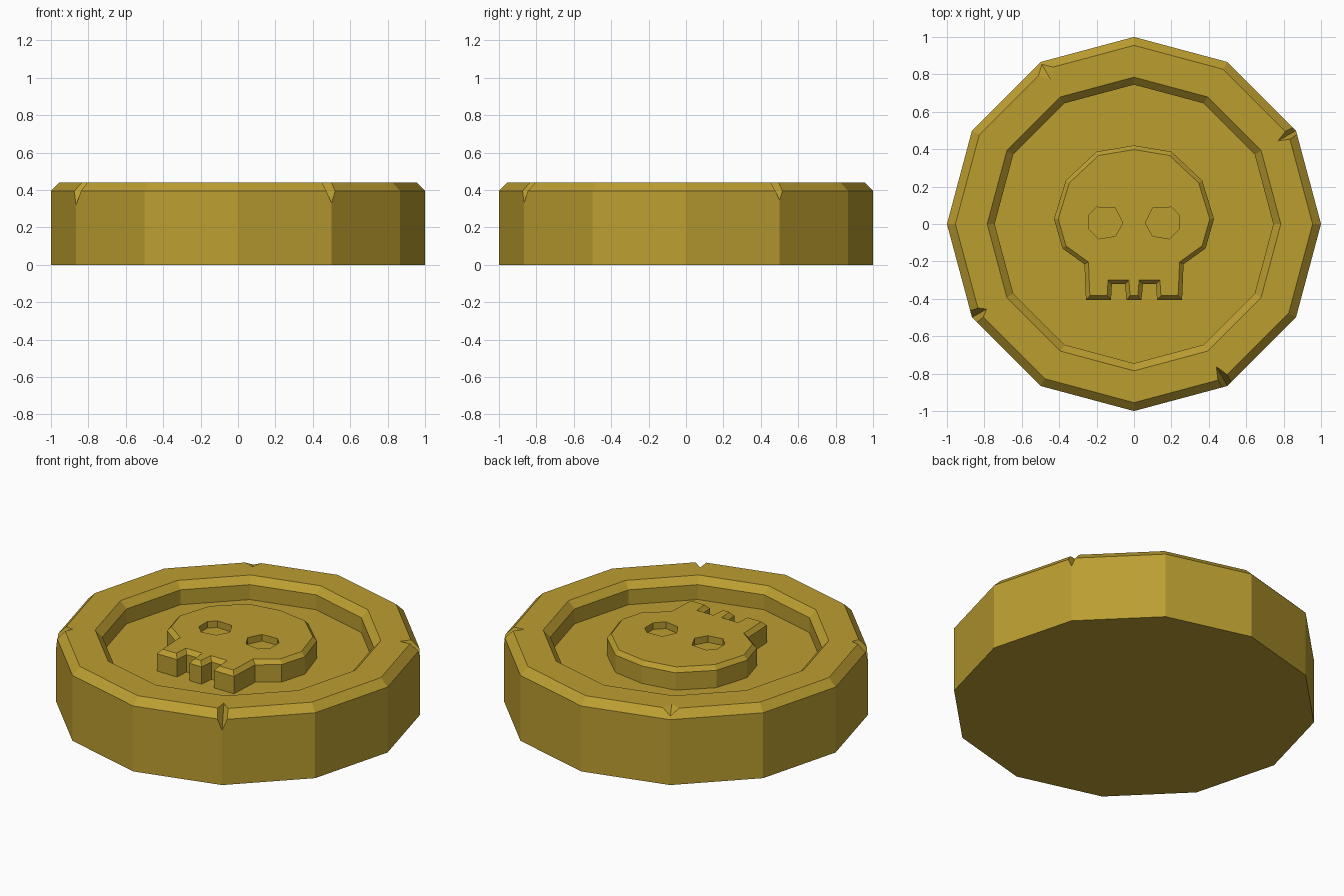
import bpy, bmesh
from math import sin, cos, pi, radians
from mathutils import Vector

if "Cube" in bpy.data.objects:
    bpy.data.objects.remove(bpy.data.objects["Cube"])

gold = bpy.data.materials.new("gold")
gold.diffuse_color = (0.5, 0.34, 0.03, 1)
gold.use_nodes = True
gold.node_tree.nodes["Principled BSDF"].inputs["Base Color"].default_value = gold.diffuse_color


def make_object(name, bm):
    bmesh.ops.recalc_face_normals(bm, faces=bm.faces)
    mesh = bpy.data.meshes.new(name)
    bm.to_mesh(mesh)
    bm.free()
    obj = bpy.data.objects.new(name, mesh)
    bpy.context.collection.objects.link(obj)
    mesh.materials.append(gold)
    return obj


def loft(name, rings):
    """Closed solid skinned through rings of equal point count."""
    bm = bmesh.new()
    loops = [[bm.verts.new(p) for p in ring] for ring in rings]
    n = len(loops[0])
    for a, b in zip(loops, loops[1:]):
        for i in range(n):
            j = (i + 1) % n
            bm.faces.new((a[i], a[j], b[j], b[i]))
    bm.faces.new(loops[0])
    bm.faces.new(loops[-1])
    return make_object(name, bm)


def ring12(r, z):
    return [(r * cos(i * pi / 6), r * sin(i * pi / 6), z) for i in range(12)]


def inset(points, d):
    """Mitred inward offset of a clockwise outline."""
    out = []
    for i, p in enumerate(points):
        p = Vector(p)
        e1 = (p - Vector(points[i - 1])).normalized()
        e2 = (Vector(points[(i + 1) % len(points)]) - p).normalized()
        n1, n2 = Vector((e1.y, -e1.x)), Vector((e2.y, -e2.x))
        out.append(p + (n1 + n2) * d / (1 + n1.dot(n2)))
    return out


def at_height(points, z):
    return [(p[0], p[1], z) for p in points]


def cut(target, cutter):
    cutter.hide_render = True
    mod = target.modifiers.new("cut", 'BOOLEAN')
    mod.operation = 'DIFFERENCE'
    mod.solver = 'EXACT'
    mod.object = cutter
    bpy.context.view_layer.objects.active = target
    bpy.ops.object.modifier_apply(modifier=mod.name)
    bpy.data.objects.remove(cutter)


# Coin body: bevelled rim and sunken face
coin = loft("coin_body", [ring12(r, z) for r, z in (
    (1, 0), (1, 0.395), (0.955, 0.44), (0.785, 0.44), (0.745, 0.40), (0.745, 0.31))])

# Chips in the rim: angle, inner radius, lowest z, half width
for angle, inner, low, half in ((-60, 0.88, 0.33, 0.06), (30, 0.89, 0.345, 0.055),
                                (210, 0.91, 0.32, 0.085), (120, 0.89, 0.405, 0.14)):
    c, s = cos(radians(angle)), sin(radians(angle))
    drop = (0.44 - low) / (1 - inner) * 0.04
    pts = [(inner, 0, 0.44), (1.04, 0, low - drop),
           (1.04, half * 1.3, 0.46), (1.04, -half * 1.3, 0.46), (inner, 0, 0.46)]
    bm = bmesh.new()
    for u, v, z in pts:
        bm.verts.new((u * c - v * s, u * s + v * c, z))
    bmesh.ops.convex_hull(bm, input=bm.verts)
    cut(coin, make_object("chip_cutter", bm))

# Skull relief: half outline mirrored, with bevelled top edge
half = [(0, 0.42), (0.2, 0.387), (0.365, 0.232), (0.428, 0.027), (0.383, -0.13),
        (0.265, -0.215), (0.257, -0.405), (0.123, -0.405), (0.118, -0.322),
        (0.048, -0.322), (0.04, -0.405)]
outline = half + [(-x, y) for x, y in reversed(half[1:])]
skull = loft("skull_relief", [at_height(outline, 0.30), at_height(outline, 0.415),
                              at_height(inset(outline, 0.022), 0.44)])

# Eye sockets
eye = [(0.24, 0.05), (0.2, 0.09), (0.1, 0.085), (0.06, 0.005),
       (0.1, -0.065), (0.19, -0.08), (0.24, -0.03)]
for side in (1, -1):
    pts = [(side * x, y) for x, y in eye]
    cut(skull, loft("eye_cutter", [at_height(pts, 0.40), at_height(pts, 0.5)]))
